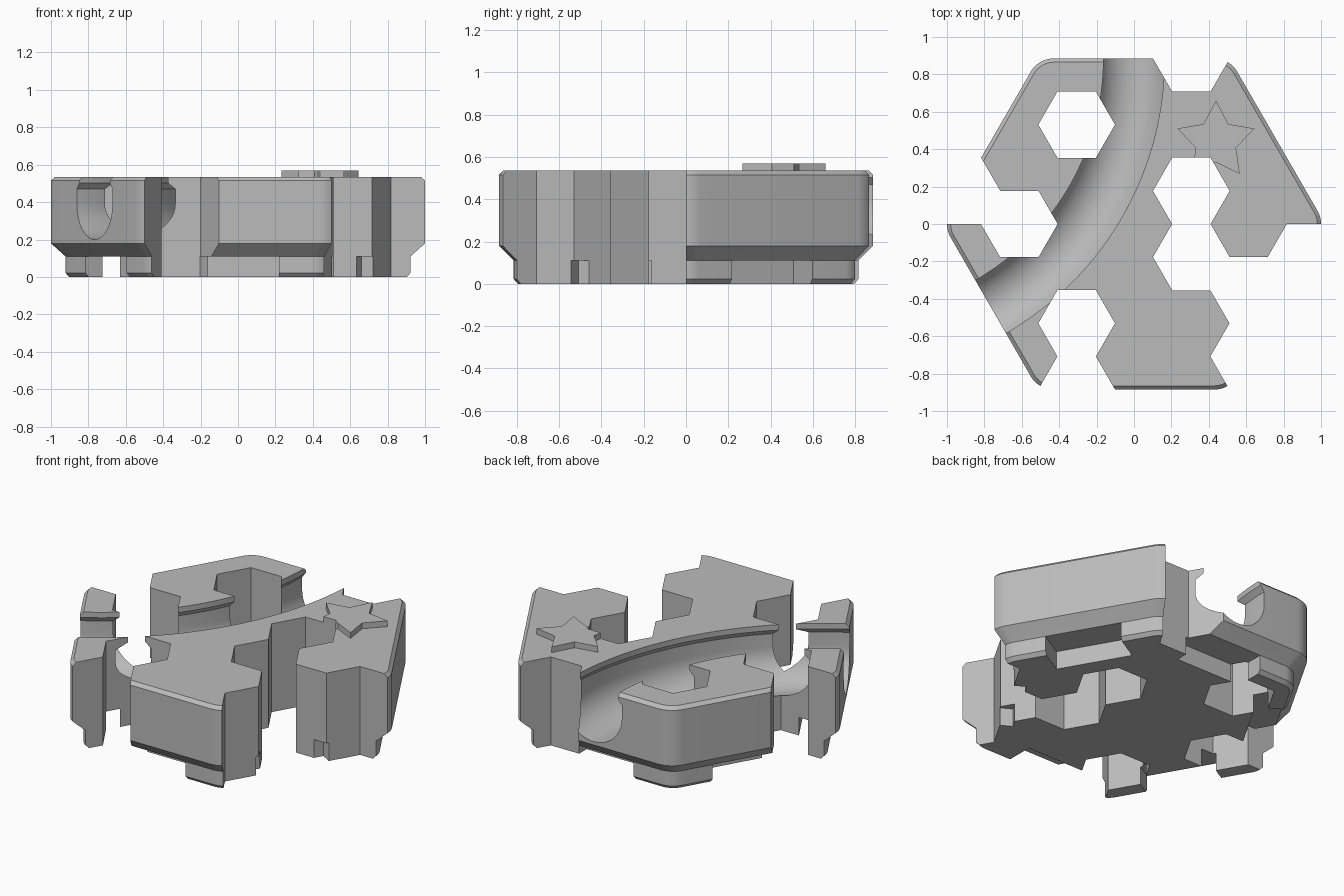
import bpy, bmesh
from math import sin, cos, pi, radians, sqrt
from mathutils import Matrix

cube = bpy.data.objects.get("Cube")
if cube:
    bpy.data.objects.remove(cube, do_unlink=True)

CELL = 0.2044                 # circumradius of one lattice cell
ROW = CELL * sqrt(3) / 2      # half height of one cell
EDGE = 5 * ROW                # centre to flat side of the tile
TOP = 0.535

grey = bpy.data.materials.new("stone grey")
grey.use_nodes = True
COLOUR = (0.5, 0.5, 0.5, 1)
grey.diffuse_color = COLOUR
grey.node_tree.nodes["Principled BSDF"].inputs["Base Color"].default_value = COLOUR


def loft(name, rings, matrix=None):
    """Closed solid through rings of equal point count."""
    bm = bmesh.new()
    loops = [[bm.verts.new(p) for p in ring] for ring in rings]
    n = len(loops[0])
    for a, b in zip(loops, loops[1:]):
        for i in range(n):
            j = (i + 1) % n
            bm.faces.new((a[i], a[j], b[j], b[i]))
    bm.faces.new(loops[0][::-1])
    bm.faces.new(loops[-1])
    if matrix:
        bm.transform(matrix)
    bmesh.ops.recalc_face_normals(bm, faces=bm.faces)
    mesh = bpy.data.meshes.new(name)
    bm.to_mesh(mesh)
    bm.free()
    obj = bpy.data.objects.new(name, mesh)
    bpy.context.collection.objects.link(obj)
    return obj


def prism(name, outline, low, high, matrix=None):
    return loft(name, [[(x, y, z) for x, y in outline] for z in (low, high)], matrix)


def cut(obj, cutter):
    cutter.hide_render = True
    mod = obj.modifiers.new("cut", "BOOLEAN")
    mod.operation, mod.solver, mod.object = "DIFFERENCE", "EXACT", cutter
    bpy.context.view_layer.objects.active = obj
    bpy.ops.object.modifier_apply(modifier=mod.name)


def finish(obj):
    obj.data.materials.clear()
    obj.data.materials.append(grey)
    bpy.ops.object.select_all(action="DESELECT")
    obj.select_set(True)
    bpy.context.view_layer.objects.active = obj
    bpy.ops.object.shade_smooth_by_angle(angle=radians(25))


def polar(r, degrees):
    return r * cos(radians(degrees)), r * sin(radians(degrees))


def rounded_hexagon(side, radius, z, steps=8):
    points = []
    for corner in range(0, 360, 60):
        cx, cy = polar((side - radius) * 2 / sqrt(3), corner)
        for k in range(steps + 1):
            x, y = polar(radius, corner - 30 + 60 * k / steps)
            points.append((cx + x, cy + y, z))
    return points


# Tile body: stepped foot, sloped underside, straight wall, top bevel
levels = [(0, EDGE - 0.09, 0.1), (0.022, EDGE - 0.07, 0.12), (0.11, EDGE - 0.07, 0.12),
          (0.18, EDGE, 0.14), (TOP - 0.02, EDGE, 0.14), (TOP, EDGE - 0.02, 0.12)]
body = loft("tile_body", [rounded_hexagon(s, r, z) for z, s, r in levels])

# Curved channel with overhanging lips, swept between two sides
R = 0.19
profile = [polar(R, 180 + 180 * k / 24) for k in range(25)]
profile = [(u, v + 0.39) for u, v in profile]
profile += [(R, 0.47), (0.163, 0.502), (0.163, 0.7),
            (-0.163, 0.7), (-0.163, 0.502), (-R, 0.47)]
bend = 1.5 * 5 * CELL
rings = []
for k in range(49):
    a = radians(6 - 72 * k / 48)
    rings.append([(-bend + (bend + u) * cos(a), EDGE + (bend + u) * sin(a), v)
                  for u, v in profile])
channel = loft("channel_cutter", rings)
cut(body, channel)
helpers = [channel]

# Connector slots under the middle of every side
slot = [(0.636, -0.22), (1.1, -0.22), (1.1, 0.22), (0.636, 0.22)]
for side in range(30, 390, 60):
    cutter = prism("slot_cutter", slot, -0.1, 0.11, Matrix.Rotation(radians(side), 4, "Z"))
    cut(body, cutter)
    helpers.append(cutter)

# Raised star
star_outline = [polar(0.217 if k % 2 == 0 else 0.113, 90 + 36 * k) for k in range(10)]
star = prism("star", star_outline, TOP - 0.005, 0.57, Matrix.Translation((0.438, 0.443, 0)))

# Missing lattice cells, as (column, half row)
cells = [(-1, 3), (-2, 0), (-3, 1), (-1, -3), (-1, -5), (1, 1), (1, -1), (1, 5),
         (2, -2), (2, -4), (3, -1), (3, -3)]
hexagon = [polar(CELL + 0.0006, a) for a in range(0, 360, 60)]
for column, row in cells:
    place = Matrix.Translation((column * 1.5 * CELL, row * ROW, 0))
    cutter = prism("cell_cutter", hexagon, -0.2, 0.9, place)
    cut(body, cutter)
    if (column, row) == (1, 1):
        cut(star, cutter)
    helpers.append(cutter)

for cutter in helpers:
    bpy.data.objects.remove(cutter, do_unlink=True)
finish(body)
finish(star)
